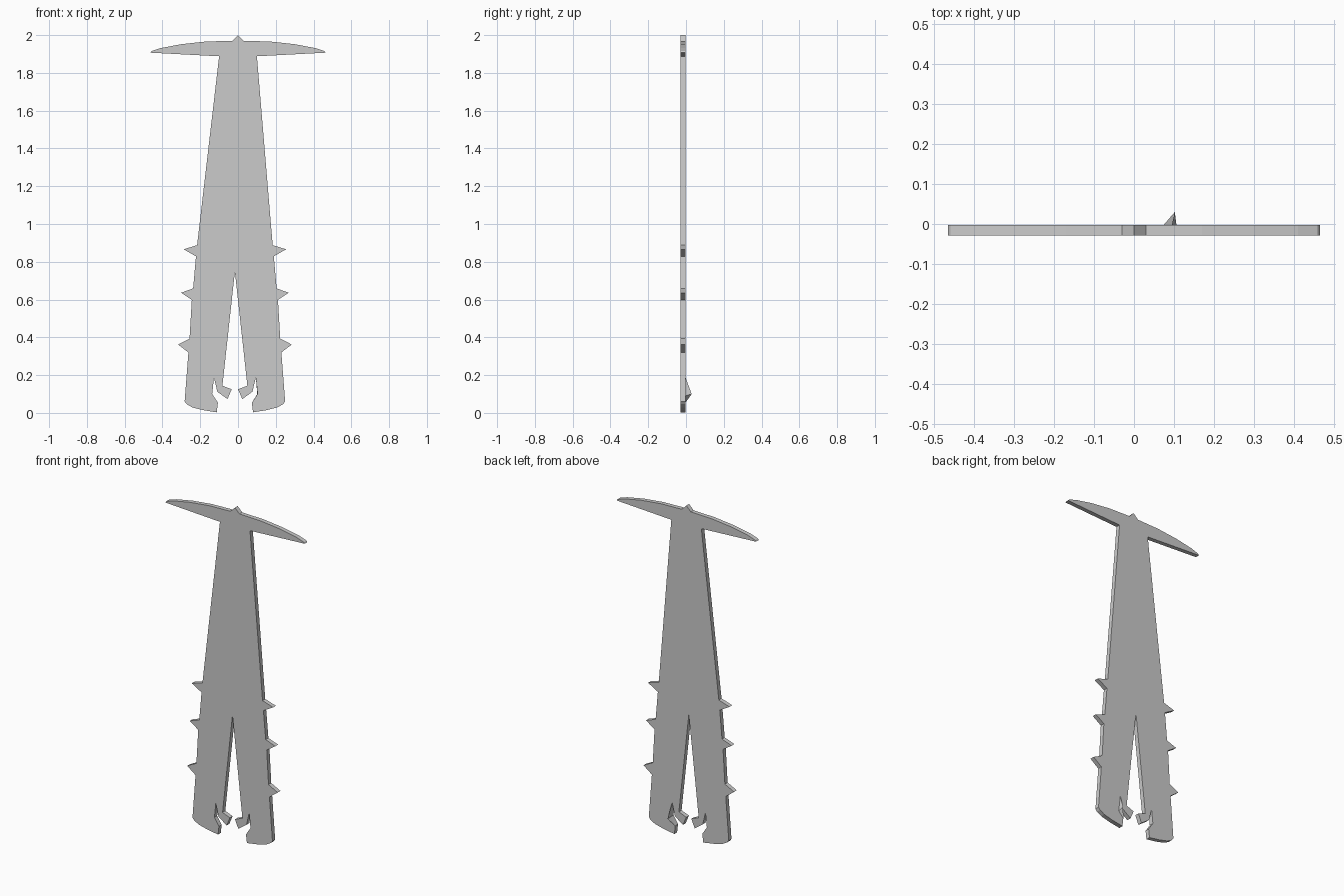
import bpy, bmesh

if "Cube" in bpy.data.objects:
    bpy.data.objects.remove(bpy.data.objects["Cube"])

BACK, FRONT = -0.003, -0.029
LEG_AXIS = -0.0165          # legs are mirrored about a slightly offset line

# Half outlines, listed from the top downwards
head = [(0.03, 1.97), (0.17, 1.966), (0.30, 1.952), (0.41, 1.931),
        (0.458, 1.915), (0.464, 1.907), (0.10, 1.888)]
thorns = [(0.20, 0.888), (0.271, 0.866), (0.206, 0.829),
          (0.221, 0.659), (0.285, 0.636), (0.228, 0.598),
          (0.240, 0.393), (0.301, 0.362), (0.246, 0.32)]
foot = [(0.266, 0.06), (0.255, 0.046), (0.225, 0.029), (0.165, 0.014), (0.096, 0.003)]
claw = [(0.09, 0.054), (0.12, 0.10), (0.111, 0.188), (0.093, 0.112),
        (0.039, 0.073), (0.017, 0.125), (0.066, 0.144)]


def side(sign):
    """One side of the outline, from head to claw."""
    legs = thorns + foot + claw
    return ([(sign * x, z) for x, z in head]
            + [(LEG_AXIS + sign * x, z) for x, z in legs])


def make_object(name, bm):
    bmesh.ops.recalc_face_normals(bm, faces=bm.faces)
    mesh = bpy.data.meshes.new(name)
    bm.to_mesh(mesh)
    bm.free()
    obj = bpy.data.objects.new(name, mesh)
    bpy.context.collection.objects.link(obj)
    return obj


# Flat plate: crossbar, tapering body, thorned legs and clawed feet
outline = [(0, 2.0)] + side(1) + [(LEG_AXIS, 0.748)] + side(-1)[::-1]
bm = bmesh.new()
face = bm.faces.new([bm.verts.new((x, FRONT, z)) for x, z in outline])
ext = bmesh.ops.extrude_face_region(bm, geom=[face], use_keep_orig=True)
for v in ext["geom"]:
    if isinstance(v, bmesh.types.BMVert):
        v.co.y = BACK
bmesh.ops.recalc_face_normals(bm, faces=bm.faces)
bmesh.ops.triangulate(bm, faces=[f for f in bm.faces if len(f.verts) > 4])
make_object("thorned_plate", bm)

# Small pointed spur on the back of the right foot, beside the notch
bm = bmesh.new()
base = [bm.verts.new((x, BACK, z)) for x, z in
        [(0.0735, 0.054), (0.106, 0.09), (0.0945, 0.188)]]
inner = bm.verts.new((0.1035, BACK, 0.10))
tip = bm.verts.new((0.102, 0.03, 0.10))
ring = [base[0], base[1], base[2], inner]
bm.faces.new(ring)
for a, b in zip(ring, ring[1:] + ring[:1]):
    bm.faces.new((a, b, tip))
make_object("back_spur", bm)
